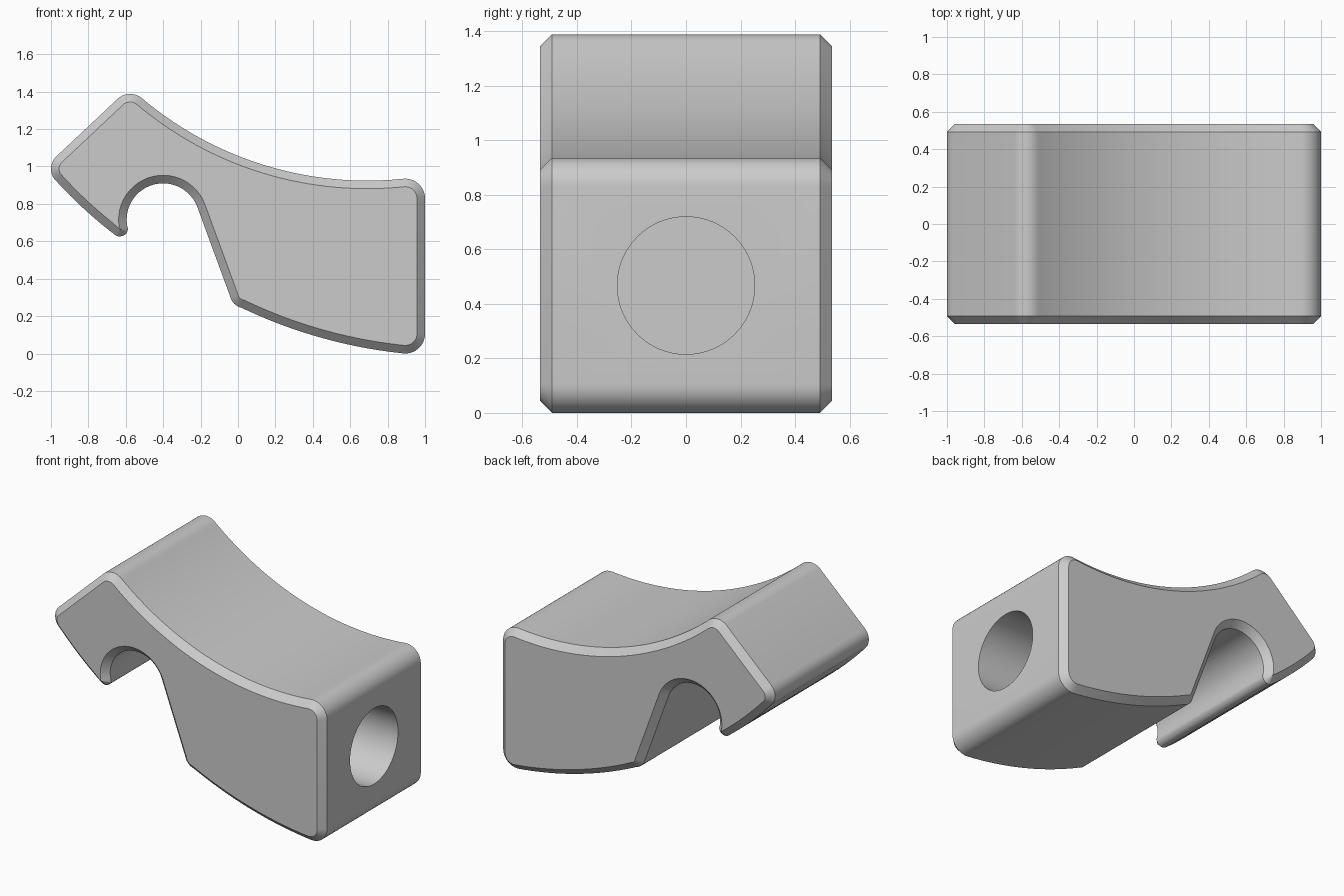
import bpy, bmesh, math
from mathutils import Vector

cube = bpy.data.objects.get("Cube")
if cube:
    bpy.data.objects.remove(cube, do_unlink=True)

HALF_WIDTH = 0.535
CHAMFER = 0.043

grey = bpy.data.materials.new("light_grey")
grey.use_nodes = True
grey.diffuse_color = (0.6, 0.6, 0.6, 1)
grey.node_tree.nodes["Principled BSDF"].inputs["Base Color"].default_value = (0.6, 0.6, 0.6, 1)


def arc(a, b, c, n):
    """Points on the circular arc from a through b to c."""
    a, b, c = Vector(a), Vector(b), Vector(c)
    u, v = b - a, c - a
    d = 2 * (u.x * v.y - u.y * v.x)
    centre = a + Vector((v.y * u.length_squared - u.y * v.length_squared,
                         u.x * v.length_squared - v.x * u.length_squared)) / d
    start = math.atan2(a.y - centre.y, a.x - centre.x)
    end = math.atan2(c.y - centre.y, c.x - centre.x)
    turn = (end - start) % math.tau
    if d < 0:
        turn -= math.tau
    r = (a - centre).length
    return [centre + r * Vector((math.cos(start + turn * i / n), math.sin(start + turn * i / n)))
            for i in range(n + 1)]


# Side profile, counter-clockwise, as a chain of arcs joined by straight edges
segments = [
    ((0.02, 0.244), (0.45, 0.083), (0.882, 0.001), 20),        # curved underside
    ((0.882, 0.001), (0.969, 0.031), (1.0, 0.105), 10),        # lower end corner
    ((1.0, 0.83), (0.969, 0.904), (0.89, 0.935), 10),          # upper end corner
    ((0.89, 0.935), (0.0, 1.057), (-0.51, 1.362), 36),         # hollow top
    ((-0.51, 1.362), (-0.575, 1.388), (-0.637, 1.368), 10),    # peak
    ((-0.97, 1.055), (-1.0, 0.985), (-0.97, 0.92), 10),        # nose corner
    ((-0.97, 0.92), (-0.82, 0.77), (-0.661, 0.637), 8),        # hook underside
    ((-0.661, 0.637), (-0.619, 0.628), (-0.588, 0.665), 8),    # hook tip
    ((-0.594, 0.69), (-0.40, 0.91), (-0.217, 0.782), 24),      # round notch
    ((-0.042, 0.305), (-0.022, 0.268), (0.02, 0.244), 8),      # heel
]
profile = []
for seg in segments:
    for p in arc(*seg):
        if not profile or (p - profile[-1]).length > 1e-4:
            profile.append(p)
if (profile[0] - profile[-1]).length < 1e-4:
    profile.pop()


def inset(points, dist):
    """Move every point inwards along its mitred normal."""
    result = []
    for i, p in enumerate(points):
        e1 = (p - points[i - 1]).normalized()
        e2 = (points[(i + 1) % len(points)] - p).normalized()
        n1, n2 = Vector((-e1.y, e1.x)), Vector((-e2.y, e2.x))
        result.append(p + (n1 + n2) * dist / (1 + n1.dot(n2)))
    return result


# Body: four loops across the width, the outer two inset for the chamfer
inner = inset(profile, CHAMFER)
loops = [(-HALF_WIDTH, inner), (CHAMFER - HALF_WIDTH, profile),
         (HALF_WIDTH - CHAMFER, profile), (HALF_WIDTH, inner)]
bm = bmesh.new()
rings = [[bm.verts.new((p.x, y, p.y)) for p in pts] for y, pts in loops]
count = len(profile)
for r1, r2 in zip(rings, rings[1:]):
    for i in range(count):
        j = (i + 1) % count
        bm.faces.new((r1[i], r1[j], r2[j], r2[i]))
bm.faces.new(rings[0])
bm.faces.new(rings[-1][::-1])
bmesh.ops.recalc_face_normals(bm, faces=bm.faces)
mesh = bpy.data.meshes.new("clamp_body")
bm.to_mesh(mesh)
bm.free()
mesh.materials.append(grey)
body = bpy.data.objects.new("clamp_body", mesh)
bpy.context.collection.objects.link(body)

# Blind round hole in the end face
bpy.ops.mesh.primitive_cylinder_add(vertices=64, radius=0.252, depth=1.2,
                                    location=(1.0, 0, 0.467), rotation=(0, math.pi / 2, 0))
cutter = bpy.context.object
cutter.name = "hole_cutter"
cutter.hide_render = True
cutter.data.materials.append(grey)
bpy.ops.object.select_all(action='DESELECT')
bpy.context.view_layer.objects.active = body
body.select_set(True)
cut = body.modifiers.new("end_hole", 'BOOLEAN')
cut.operation = 'DIFFERENCE'
cut.solver = 'EXACT'
cut.object = cutter
bpy.ops.object.modifier_apply(modifier=cut.name)
bpy.data.objects.remove(cutter, do_unlink=True)
bpy.ops.object.shade_smooth_by_angle(angle=math.radians(30))
